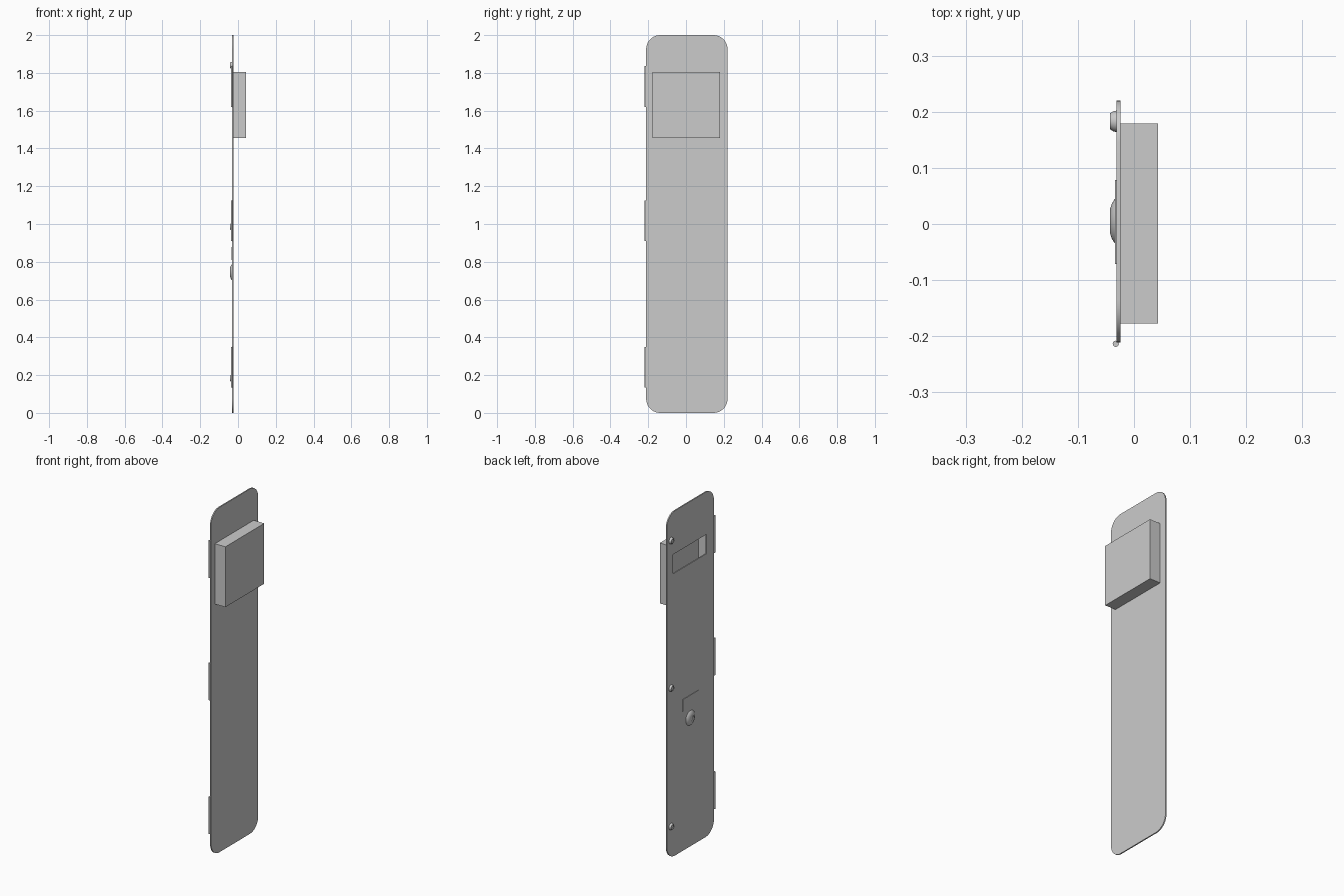
import bpy, bmesh
from math import pi, sin, cos

if "Cube" in bpy.data.objects:
    bpy.data.objects.remove(bpy.data.objects["Cube"])

FACE = -0.0315   # outer face of the door
BACK = -0.0245   # inner face of the door


def link(name, bm):
    mesh = bpy.data.meshes.new(name)
    bmesh.ops.recalc_face_normals(bm, faces=bm.faces)
    bm.to_mesh(mesh)
    bm.free()
    ob = bpy.data.objects.new(name, mesh)
    bpy.context.collection.objects.link(ob)
    return ob


def smooth(ob, angle=35):
    bpy.ops.object.select_all(action='DESELECT')
    ob.select_set(True)
    bpy.context.view_layer.objects.active = ob
    bpy.ops.object.shade_smooth_by_angle(angle=angle * pi / 180)


def box(name, lo, hi, open_back=False):
    bm = bmesh.new()
    bmesh.ops.create_cube(bm, size=1)
    for v in bm.verts:
        v.co = [(a + b) / 2 + c * (b - a) for a, b, c in zip(lo, hi, v.co)]
    if open_back:
        bm.faces.ensure_lookup_table()
        bm.normal_update()
        face = min(bm.faces, key=lambda f: f.calc_center_median().x)
        bmesh.ops.delete(bm, geom=[face], context='FACES_ONLY')
    return link(name, bm)


def lathe_x(name, profile, y, z, sides=32):
    """Turned part standing out of the outer face; profile is (radius, height)."""
    bm = bmesh.new()
    rings = [[bm.verts.new((FACE - h, y + r * cos(2 * pi * i / sides),
                            z + r * sin(2 * pi * i / sides))) for i in range(sides)]
             for r, h in profile]
    for a, b in zip(rings, rings[1:]):
        for i in range(sides):
            j = (i + 1) % sides
            bm.faces.new((a[i], a[j], b[j], b[i]))
    bm.faces.new(rings[0])
    bm.faces.new(rings[-1])
    ob = link(name, bm)
    smooth(ob)
    return ob


def outline(y0, y1, z0, z1, r=0, n=10):
    if r == 0:
        return [(y0, z0), (y1, z0), (y1, z1), (y0, z1)]
    corners = [(y1 - r, z1 - r), (y0 + r, z1 - r), (y0 + r, z0 + r), (y1 - r, z0 + r)]
    return [(cy + r * cos((q + i / n) * pi / 2), cz + r * sin((q + i / n) * pi / 2))
            for q, (cy, cz) in enumerate(corners) for i in range(n + 1)]


# Rounded door sheet with the slot cut through it
curve = bpy.data.curves.new("door_panel", 'CURVE')
curve.dimensions = '2D'
curve.fill_mode = 'BOTH'
curve.extrude = (BACK - FACE) / 2
for pts in (outline(-0.211, 0.22, 0, 2, 0.075), outline(-0.145, 0.163, 1.64, 1.752)):
    spline = curve.splines.new('POLY')
    spline.points.add(len(pts) - 1)
    for p, (u, v) in zip(spline.points, pts):
        p.co = (u, v, 0, 1)
    spline.use_cyclic_u = True
door = bpy.data.objects.new("door_panel", curve)
bpy.context.collection.objects.link(door)
door.rotation_euler = (pi / 2, 0, pi / 2)
door.location.x = (FACE + BACK) / 2
bpy.ops.object.select_all(action='DESELECT')
door.select_set(True)
bpy.context.view_layer.objects.active = door
bpy.ops.object.convert(target='MESH')
smooth(bpy.context.view_layer.objects.active)

# Hollow box behind the slot, open towards the door
box("slot_box", (BACK, -0.177, 1.455), (0.043, 0.179, 1.805), open_back=True)

# Thin raised plate above the lock
box("lock_plate", (FACE - 0.0025, -0.071, 0.81), (FACE, 0.078, 0.878))

# Domed lock with a shallow dished centre
lathe_x("lock", [(0.042, 0), (0.038, 0.004), (0.031, 0.008), (0.024, 0.0105),
                 (0.019, 0.0115), (0.016, 0.0115), (0.015, 0.008)], 0.005, 0.745)

# Studs along the opening edge
for i, z in enumerate((0.183, 0.985, 1.84)):
    lathe_x(f"stud_{i + 1}", [(0.019, 0), (0.018, 0.005), (0.014, 0.0115),
                              (0.011, 0.0115), (0.010, 0.009)], 0.183, z, 24)

# Hinge barrels along the other edge
for i, z in enumerate((0.2425, 1.018, 1.728)):
    bm = bmesh.new()
    bmesh.ops.create_cone(bm, cap_ends=True, segments=16, radius1=0.0055,
                          radius2=0.0055, depth=0.215)
    bmesh.ops.translate(bm, verts=bm.verts, vec=(FACE - 0.001, -0.2135, z))
    smooth(link(f"hinge_{i + 1}", bm))
